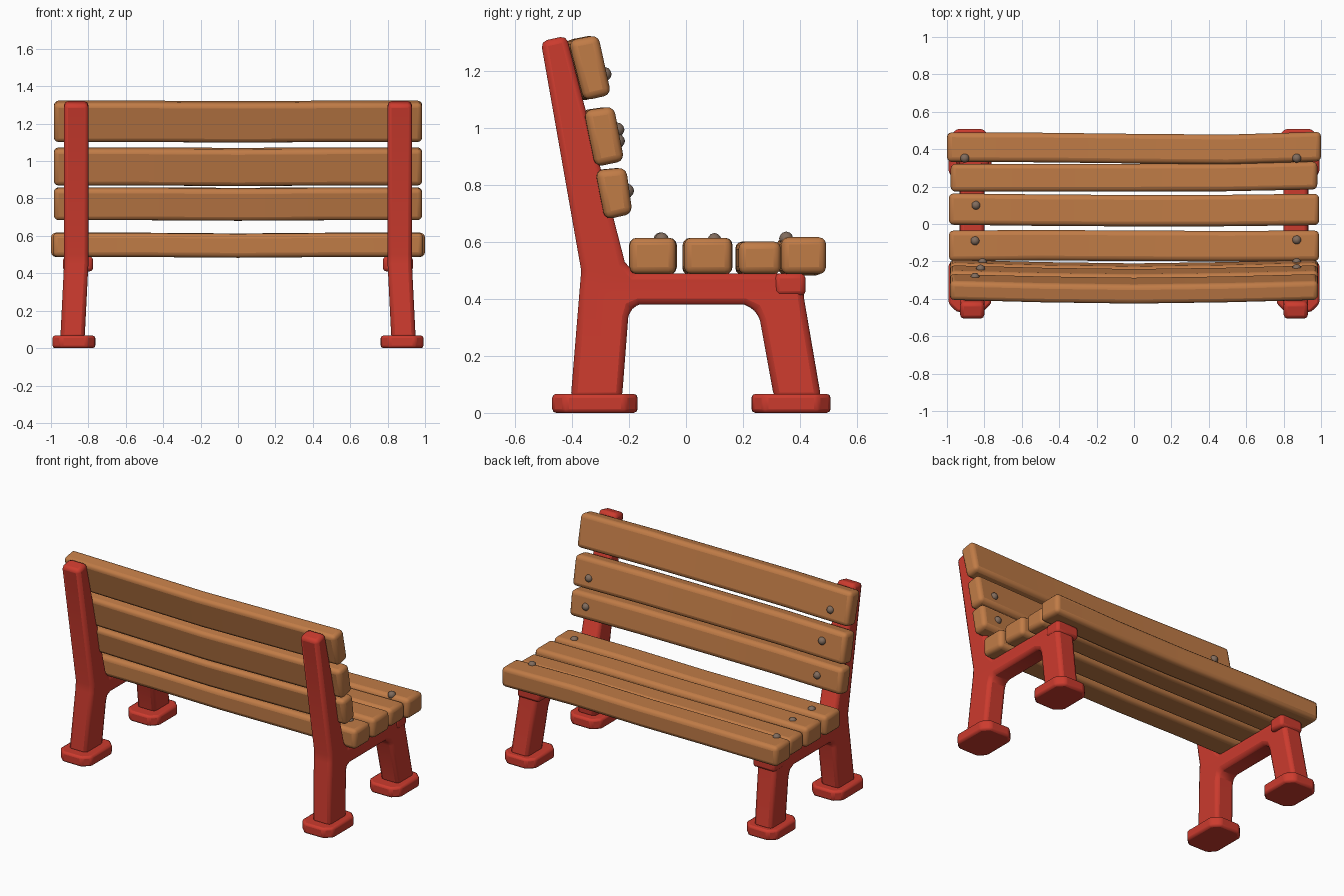
import bpy, bmesh, math
from mathutils import Vector

if "Cube" in bpy.data.objects:
    bpy.data.objects.remove(bpy.data.objects["Cube"])


def material(name, rgb):
    m = bpy.data.materials.new(name)
    m.diffuse_color = (*rgb, 1)
    m.use_nodes = True
    m.node_tree.nodes["Principled BSDF"].inputs["Base Color"].default_value = m.diffuse_color
    return m


RED = material("red paint", (0.60, 0.043, 0.027))
WOOD = material("warm wood", (0.53, 0.20, 0.062))
METAL = material("dull metal", (0.22, 0.15, 0.11))


def finish(bm, name, mat, bevel=0, segments=2):
    bmesh.ops.recalc_face_normals(bm, faces=bm.faces[:])
    me = bpy.data.meshes.new(name)
    bm.to_mesh(me)
    bm.free()
    me.materials.append(mat)
    ob = bpy.data.objects.new(name, me)
    bpy.context.collection.objects.link(ob)
    if bevel:
        b = ob.modifiers.new("bevel", 'BEVEL')
        b.width, b.segments = bevel, segments
        b.limit_method, b.angle_limit = 'ANGLE', math.radians(32)
    bpy.ops.object.select_all(action='DESELECT')
    ob.select_set(True)
    bpy.context.view_layer.objects.active = ob
    bpy.ops.object.shade_smooth_by_angle(angle=math.radians(40))
    return ob


def prism(points, offset):
    """Extrude a closed loop of 3D points along offset."""
    bm = bmesh.new()
    f = bm.faces.new([bm.verts.new(p) for p in points])
    r = bmesh.ops.extrude_face_region(bm, geom=[f])
    for v in r['geom']:
        if isinstance(v, bmesh.types.BMVert):
            v.co += Vector(offset)
    return bm


# side frame outline (y, z): back post, seat beam and both legs
FRAME = [(-0.51, 1.305), (-0.42, 1.325), (-0.215, 0.53), (-0.18, 0.49),
         (0.41, 0.49), (0.415, 0.40), (0.475, 0.05), (0.31, 0.05),
         (0.26, 0.325), (0.243, 0.362), (0.205, 0.38), (-0.165, 0.38),
         (-0.193, 0.368), (-0.203, 0.335), (-0.225, 0.05), (-0.405, 0.05),
         (-0.368, 0.50)]


def side_frame(s, side):
    bm = prism([(s * 0.80, y, z) for y, z in FRAME], (s * 0.13, 0, 0))
    bmesh.ops.bisect_plane(bm, geom=bm.verts[:] + bm.edges[:] + bm.faces[:],
                           plane_co=(0, 0, 0.45), plane_no=(0, 0, 1))
    for v in bm.verts:  # legs splay outward
        v.co.x += s * 0.05 * max(0, 0.45 - v.co.z)
    finish(bm, side + "_frame", RED, 0.022)

    # collar on top of the front leg
    bm = prism([(s * x, y, 0.41) for x, y in
                ((0.775, 0.31), (0.935, 0.31), (0.935, 0.42), (0.775, 0.42))],
               (0, 0, 0.08))
    finish(bm, side + "_leg_collar", RED, 0.018)

    # feet with clipped corners
    for y0, y1, label in ((-0.47, -0.17, "back"), (0.23, 0.508, "front")):
        x0, x1, c = 0.763, 0.992, 0.045
        loop = [(x0 + c, y0), (x1 - c, y0), (x1, y0 + c), (x1, y1 - c),
                (x1 - c, y1), (x0 + c, y1), (x0, y1 - c), (x0, y0 + c)]
        bm = prism([(s * x, y, 0) for x, y in loop], (0, 0, 0.067))
        finish(bm, f"{side}_{label}_foot", RED, 0.014)


side_frame(-1, "left")
side_frame(1, "right")


def slat(name, quad, half, bend):
    """Plank with a (y, z) section; bend lists (dy, dz) along its length."""
    bm = bmesh.new()
    rings = []
    n = len(bend) - 1
    for i, (dy, dz) in enumerate(bend):
        x = -half + 2 * half * i / n
        rings.append([bm.verts.new((x, y + dy, z + dz)) for y, z in quad])
    for a, b in zip(rings, rings[1:]):
        for k in range(4):
            j = (k + 1) % 4
            bm.faces.new((a[k], a[j], b[j], b[k]))
    bm.faces.new(rings[0])
    bm.faces.new(rings[-1])
    finish(bm, name, WOOD, 0.026, 3)


# backrest slats, bowed slightly backward
BOW = [(0, 0), (-0.013, 0), (-0.02, -0.003), (-0.013, 0), (0, 0)]
BACK = [("top", [(-0.412, 1.308), (-0.308, 1.328), (-0.262, 1.118), (-0.358, 1.096)]),
        ("middle", [(-0.358, 1.062), (-0.253, 1.077), (-0.216, 0.885), (-0.318, 0.864)]),
        ("bottom", [(-0.318, 0.852), (-0.21, 0.862), (-0.187, 0.70), (-0.284, 0.678)])]
for label, quad in BACK:
    slat(label + "_back_slat", quad, 0.985, BOW)

# seat slats: y range, top height, half length, waviness
SEAT = [(-0.198, -0.035, 0.615, 0.99, [(0, 0), (0.003, 0), (0, -0.004), (-0.002, 0), (0, 0)]),
        (-0.008, 0.160, 0.615, 0.99, [(0.004, 0), (-0.002, 0), (-0.005, -0.003), (-0.004, 0), (0.002, 0)]),
        (0.173, 0.322, 0.602, 0.98, [(0, 0), (0, 0), (0, -0.003), (0.002, 0), (0.012, 0)]),
        (0.330, 0.488, 0.617, 1.0, [(0.002, 0), (0, 0), (-0.006, -0.004), (-0.010, 0), (0.005, 0)])]
for i, (y0, y1, top, half, bend) in enumerate(SEAT):
    slat(f"seat_slat_{i + 1}", [(y0, 0.487), (y0, top), (y1, top), (y1, 0.487)], half, bend)

# round bolts on seat and backrest
BOLTS = [(-0.905, 0.352, 0.612), (0.87, 0.352, 0.612), (-0.845, 0.10, 0.607),
         (0.87, -0.085, 0.609), (-0.85, -0.09, 0.609),
         (-0.85, -0.286, 1.19), (-0.82, -0.241, 0.995), (0.87, -0.239, 0.955),
         (-0.81, -0.207, 0.78), (0.87, -0.207, 0.78)]
for i, p in enumerate(BOLTS):
    bm = bmesh.new()
    bmesh.ops.create_icosphere(bm, subdivisions=2, radius=0.025)
    bmesh.ops.translate(bm, verts=bm.verts[:], vec=p)
    finish(bm, f"bolt_{i + 1}", METAL)
